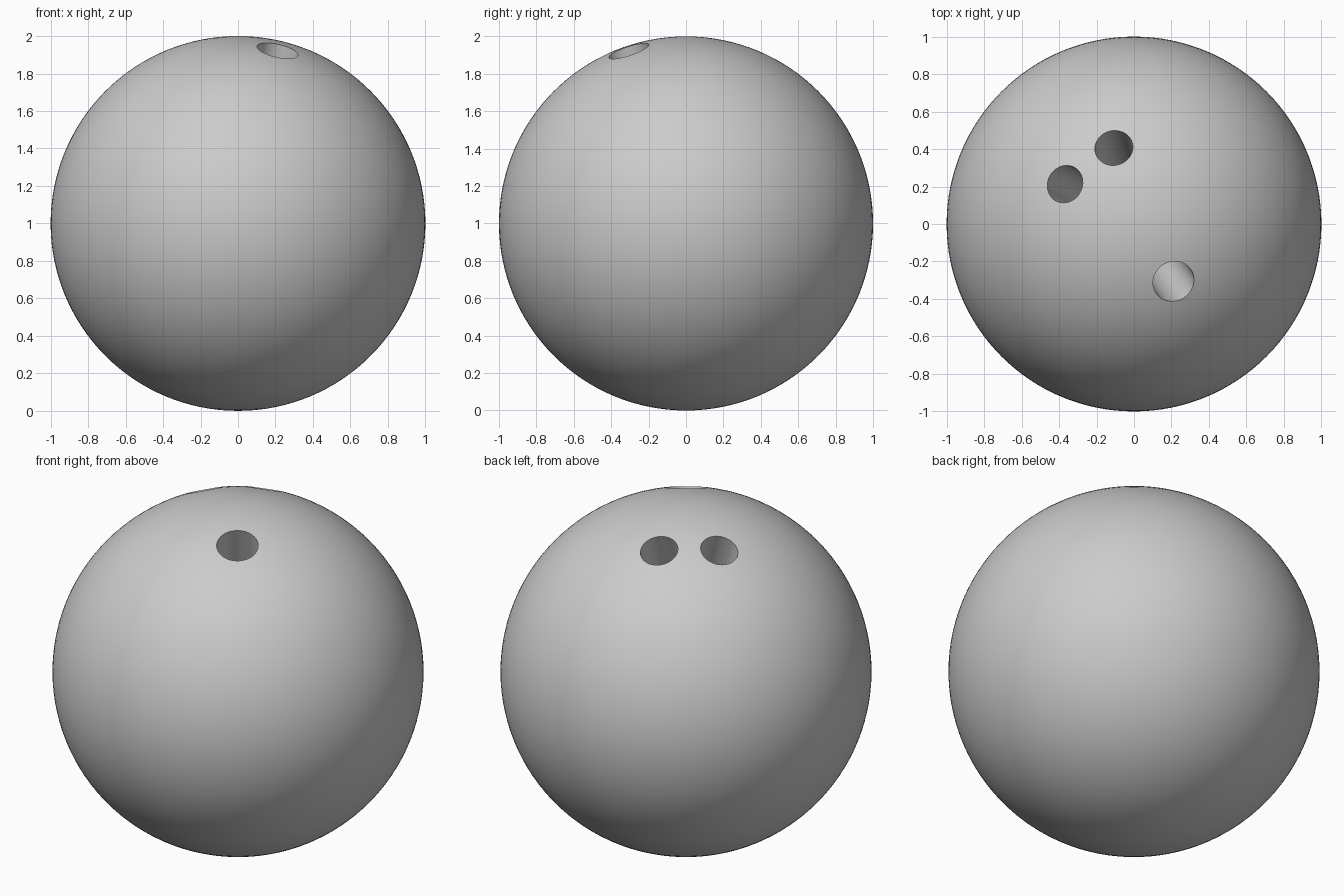
import bpy
from mathutils import Vector

if "Cube" in bpy.data.objects:
    bpy.data.objects.remove(bpy.data.objects["Cube"])

CENTRE = Vector((0, 0, 1))

# Ball body
bpy.ops.mesh.primitive_uv_sphere_add(segments=128, ring_count=64, radius=1, location=CENTRE)
ball = bpy.context.object
ball.name = "ball"


def drill(name, x, y, radius, depth):
    """Cut a round hole aimed at the ball centre, at top-view position x, y."""
    direction = Vector((x, y, (1 - x * x - y * y) ** 0.5))
    length = depth + 0.2
    bpy.ops.mesh.primitive_cylinder_add(
        vertices=48, radius=radius, depth=length,
        location=CENTRE + direction * (1 - depth + length / 2),
        rotation=direction.to_track_quat('Z', 'Y').to_euler())
    cutter = bpy.context.object
    cutter.name = name
    cutter.hide_render = True
    mod = ball.modifiers.new(name, 'BOOLEAN')
    mod.operation = 'DIFFERENCE'
    mod.solver = 'EXACT'
    mod.object = cutter
    bpy.ops.object.select_all(action='DESELECT')
    ball.select_set(True)
    bpy.context.view_layer.objects.active = ball
    bpy.ops.object.modifier_apply(modifier=mod.name)
    bpy.data.objects.remove(cutter)


# Two finger holes and the thumb hole
drill("finger_hole_a", -0.108, 0.408, 0.102, 0.6)
drill("finger_hole_b", -0.37, 0.214, 0.102, 0.6)
drill("thumb_hole", 0.212, -0.308, 0.112, 0.6)

bpy.ops.object.shade_smooth_by_angle(angle=0.6)
